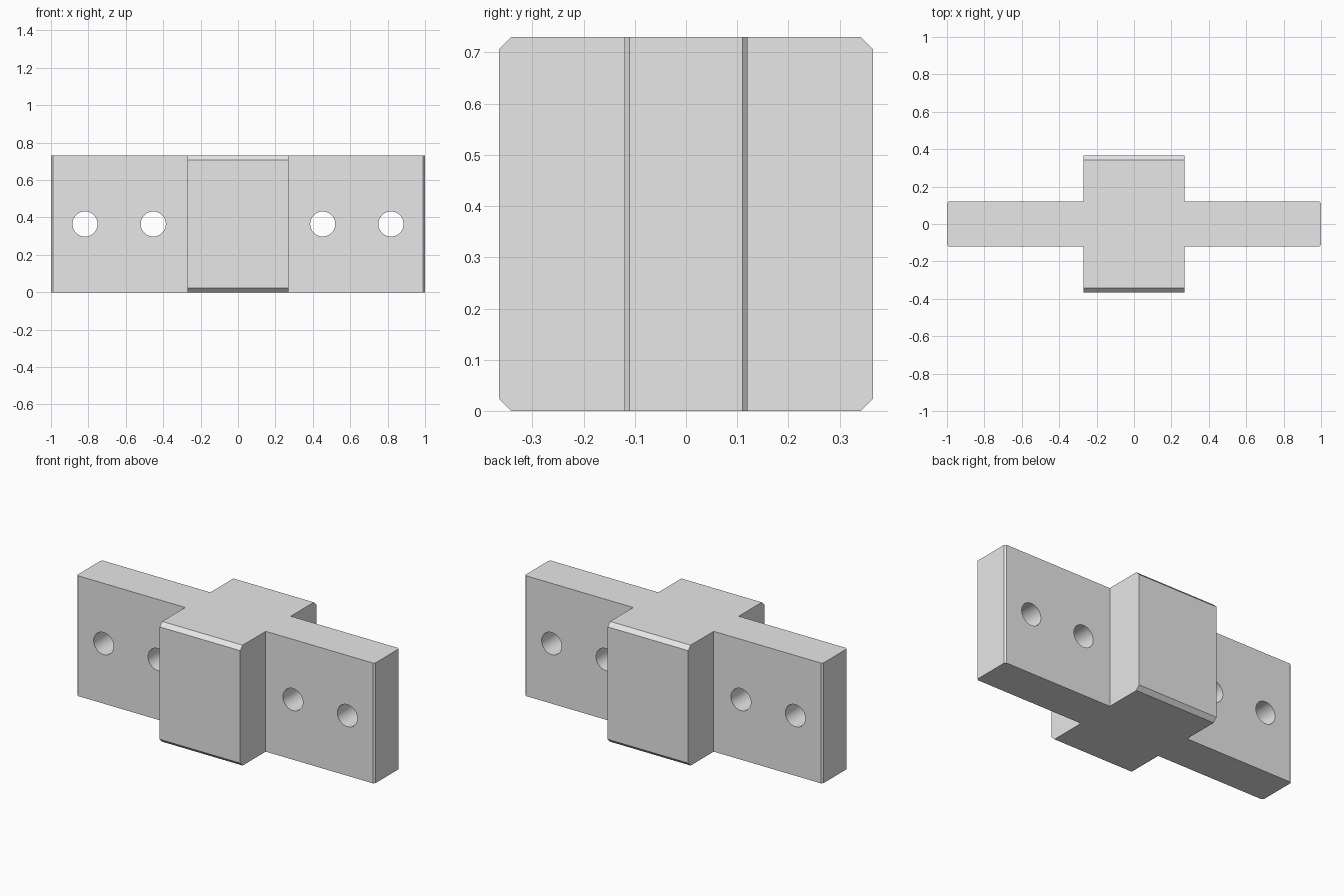
import bpy
import bmesh
from mathutils import Matrix

if "Cube" in bpy.data.objects:
    bpy.data.objects.remove(bpy.data.objects["Cube"])

HEIGHT = 0.73
HALF_LENGTH, WING_Y, WING_CHAMFER = 1.0, 0.12, 0.01
BLOCK_X, BLOCK_Y, BLOCK_CHAMFER = 0.27, 0.365, 0.024
HOLE_RADIUS = 0.067
HOLE_X = (0.453, 0.818)

grey = bpy.data.materials.new("light_grey")
grey.use_nodes = True
grey.diffuse_color = (0.8, 0.8, 0.8, 1)
grey.node_tree.nodes["Principled BSDF"].inputs["Base Color"].default_value = (0.8, 0.8, 0.8, 1)


def make_object(name, bm):
    bmesh.ops.recalc_face_normals(bm, faces=bm.faces)
    mesh = bpy.data.meshes.new(name)
    bm.to_mesh(mesh)
    bm.free()
    mesh.materials.append(grey)
    obj = bpy.data.objects.new(name, mesh)
    bpy.context.collection.objects.link(obj)
    return obj


# Cross-shaped body: one quarter of the outline, mirrored round the centre
quarter = [
    (HALF_LENGTH, WING_Y - WING_CHAMFER),
    (HALF_LENGTH - WING_CHAMFER, WING_Y),
    (BLOCK_X, WING_Y),
    (BLOCK_X, BLOCK_Y),
]
outline = quarter + [(-x, y) for x, y in reversed(quarter)]
outline += [(-x, -y) for x, y in outline]

bm = bmesh.new()
base = bm.faces.new([bm.verts.new((x, y, 0)) for x, y in outline])
extruded = bmesh.ops.extrude_face_region(bm, geom=[base])["geom"]
top_verts = [v for v in extruded if isinstance(v, bmesh.types.BMVert)]
bmesh.ops.translate(bm, verts=top_verts, vec=(0, 0, HEIGHT))

# Chamfers along the top and bottom of the block's front and back
block_edges = [
    e for e in bm.edges
    if all(abs(v.co.y) > BLOCK_Y - 0.001 for v in e.verts)
    and abs(e.verts[0].co.z - e.verts[1].co.z) < 0.001
]
bmesh.ops.bevel(bm, geom=block_edges, offset=BLOCK_CHAMFER, segments=1, affect='EDGES')
body = make_object("mounting_block", bm)

# Bolt holes through both wings
bm = bmesh.new()
for x in HOLE_X:
    for side in (-1, 1):
        place = Matrix.Translation((side * x, 0, HEIGHT / 2)) @ Matrix.Rotation(1.5707963, 4, 'X')
        bmesh.ops.create_cone(bm, cap_ends=True, segments=48, radius1=HOLE_RADIUS,
                              radius2=HOLE_RADIUS, depth=0.5, matrix=place)
cutter = make_object("hole_cutter", bm)
cutter.hide_render = True

drill = body.modifiers.new("bolt_holes", 'BOOLEAN')
drill.operation = 'DIFFERENCE'
drill.solver = 'EXACT'
drill.object = cutter

# Apply the drilling, drop the cutter and smooth the hole walls
bpy.ops.object.select_all(action='DESELECT')
body.select_set(True)
bpy.context.view_layer.objects.active = body
bpy.ops.object.modifier_apply(modifier=drill.name)
bpy.data.objects.remove(cutter)
bpy.ops.object.shade_smooth_by_angle(angle=0.4)
